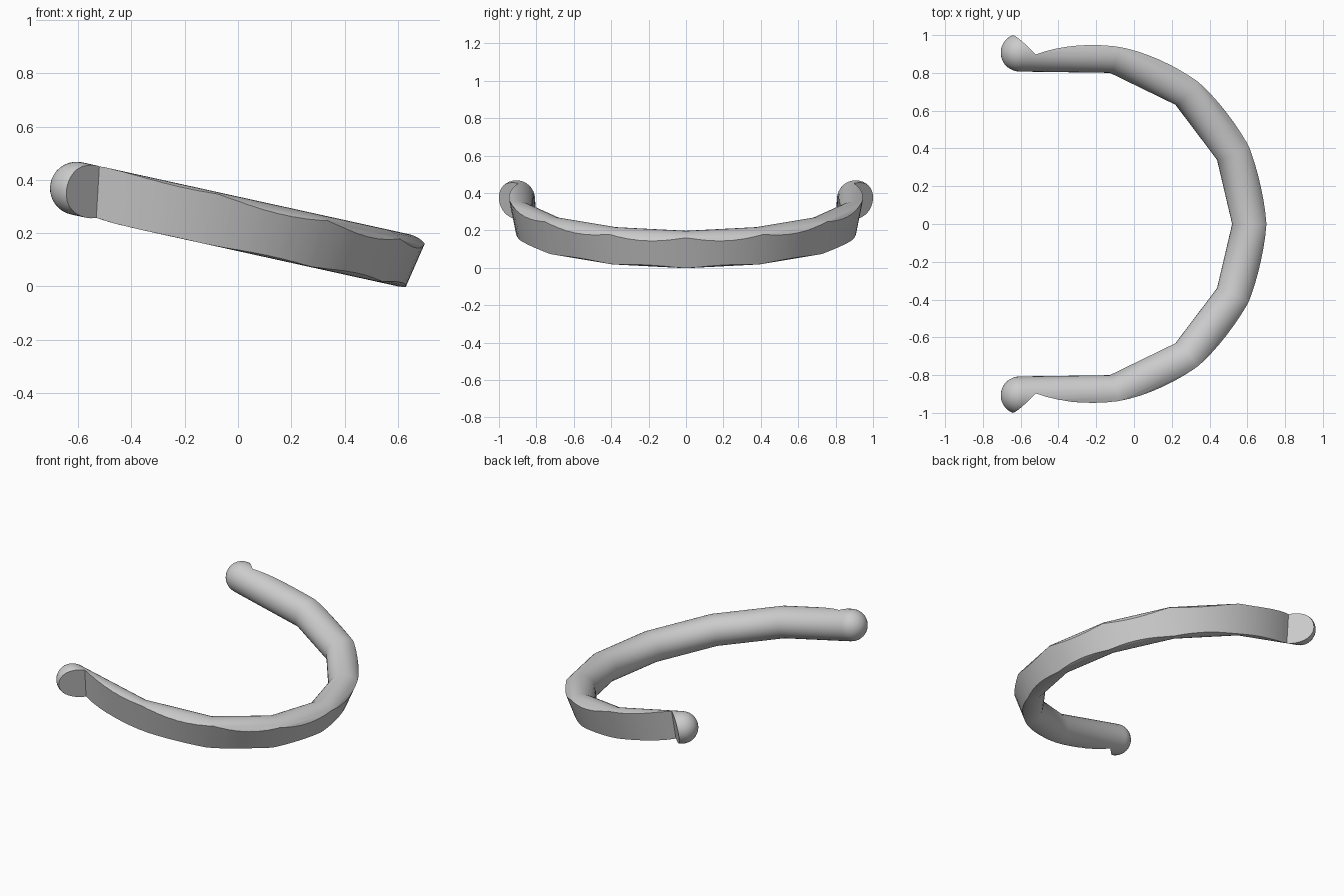
import bpy, bmesh, math
from mathutils import Vector

cube = bpy.data.objects.get("Cube")
if cube:
    bpy.data.objects.remove(cube)

TILT = math.radians(12.4)
RADIUS, SIDES = 0.1, 32

steel = bpy.data.materials.new("light_grey")
steel.use_nodes = True
colour = (0.6, 0.6, 0.6, 1)
steel.diffuse_color = colour
steel.node_tree.nodes["Principled BSDF"].inputs["Base Color"].default_value = colour


def make_object(name, bm):
    bmesh.ops.recalc_face_normals(bm, faces=bm.faces)
    mesh = bpy.data.meshes.new(name)
    bm.to_mesh(mesh)
    bm.free()
    mesh.materials.append(steel)
    obj = bpy.data.objects.new(name, mesh)
    bpy.context.collection.objects.link(obj)
    return obj


def bridge(bm, a, b):
    for i in range(len(a)):
        j = (i + 1) % len(a)
        bm.faces.new((a[i], a[j], b[j], b[i]))


# Centre line of the bent tube, mirrored front to back
half = [(-0.62, 0.907), (-0.108, 0.9), (0.292, 0.71), (0.545, 0.383)]
path = [Vector((x, y, 0)) for x, y in half] + [Vector((0.637, 0, 0))]
path += [Vector((x, -y, 0)) for x, y in reversed(half)]

# Sweep with mitred corners and round ends
bm = bmesh.new()
rings = []


def add_ring(centre, side, width, height):
    ring = []
    for i in range(SIDES):
        a = math.tau * i / SIDES
        ring.append(bm.verts.new(centre + side * (width * math.cos(a))
                                 + Vector((0, 0, height * math.sin(a)))))
    rings.append(ring)


def add_cap(centre, outward, side, angles):
    for a in angles:
        r = RADIUS * math.cos(a)
        add_ring(centre + outward * (RADIUS * math.sin(a)), side, r, r)


cap_angles = [math.radians(d) for d in range(0, 90, 10)]
up = Vector((0, 0, 1))
first = (path[1] - path[0]).normalized()
last = (path[-1] - path[-2]).normalized()
add_cap(path[0], -first, first.cross(up), cap_angles[::-1])
for p, q, r in zip(path, path[1:], path[2:]):
    d1, d2 = (q - p).normalized(), (r - q).normalized()
    mid = (d1 + d2).normalized()
    add_ring(q, mid.cross(up), RADIUS / mid.dot(d1), RADIUS)
add_cap(path[-1], last, last.cross(up), cap_angles)
for a, b in zip(rings, rings[1:]):
    bridge(bm, a, b)
for ring, tip in ((rings[0], path[0] - first * RADIUS),
                  (rings[-1], path[-1] + last * RADIUS)):
    v = bm.verts.new(tip)
    for i in range(SIDES):
        bm.faces.new((ring[i], ring[(i + 1) % SIDES], v))
band = make_object("curved_tube", bm)

# Flared wall that trims the outer side, with slanted end planes
bm = bmesh.new()
CENTRE, STEPS, DEPTH = -0.245, 56, 0.3
sections = []
for i in range(STEPS + 1):
    t = -1 + 2 * i / STEPS
    section = []
    for w, outer in ((-DEPTH, 0), (-DEPTH, 1), (DEPTH, 1), (DEPTH, 0)):
        r = 0.93 + 0.2 * w
        # inner end lies where the wall meets the plane x + |y| = constant
        k = 0.343 - CENTRE
        end = math.pi / 4 + math.acos(k / (r * math.sqrt(2)))
        a = t * end
        x, y = CENTRE + r * math.cos(a), r * math.sin(a)
        if outer:
            slant = a - t * (end - 3 * math.pi / 4)
            x += 0.4 * math.cos(slant)
            y += 0.4 * math.sin(slant)
        section.append(bm.verts.new((x, y, w)))
    sections.append(section)
for a, b in zip(sections, sections[1:]):
    bridge(bm, a, b)
bm.faces.new(sections[0])
bm.faces.new(sections[-1])
cutter = make_object("outer_trim_cutter", bm)
cutter.hide_render = True

# Trim, then shade smooth while keeping the cut edges crisp
trim = band.modifiers.new("trim", "BOOLEAN")
trim.operation = "DIFFERENCE"
trim.solver = "EXACT"
trim.object = cutter
bpy.ops.object.select_all(action="DESELECT")
band.select_set(True)
bpy.context.view_layer.objects.active = band
bpy.ops.object.modifier_apply(modifier="trim")
bpy.data.objects.remove(cutter)
bpy.ops.object.shade_smooth_by_angle(angle=math.radians(32))

# Lean the band down towards its closed end
band.rotation_euler.y = TILT
band.location.z = 0.235
